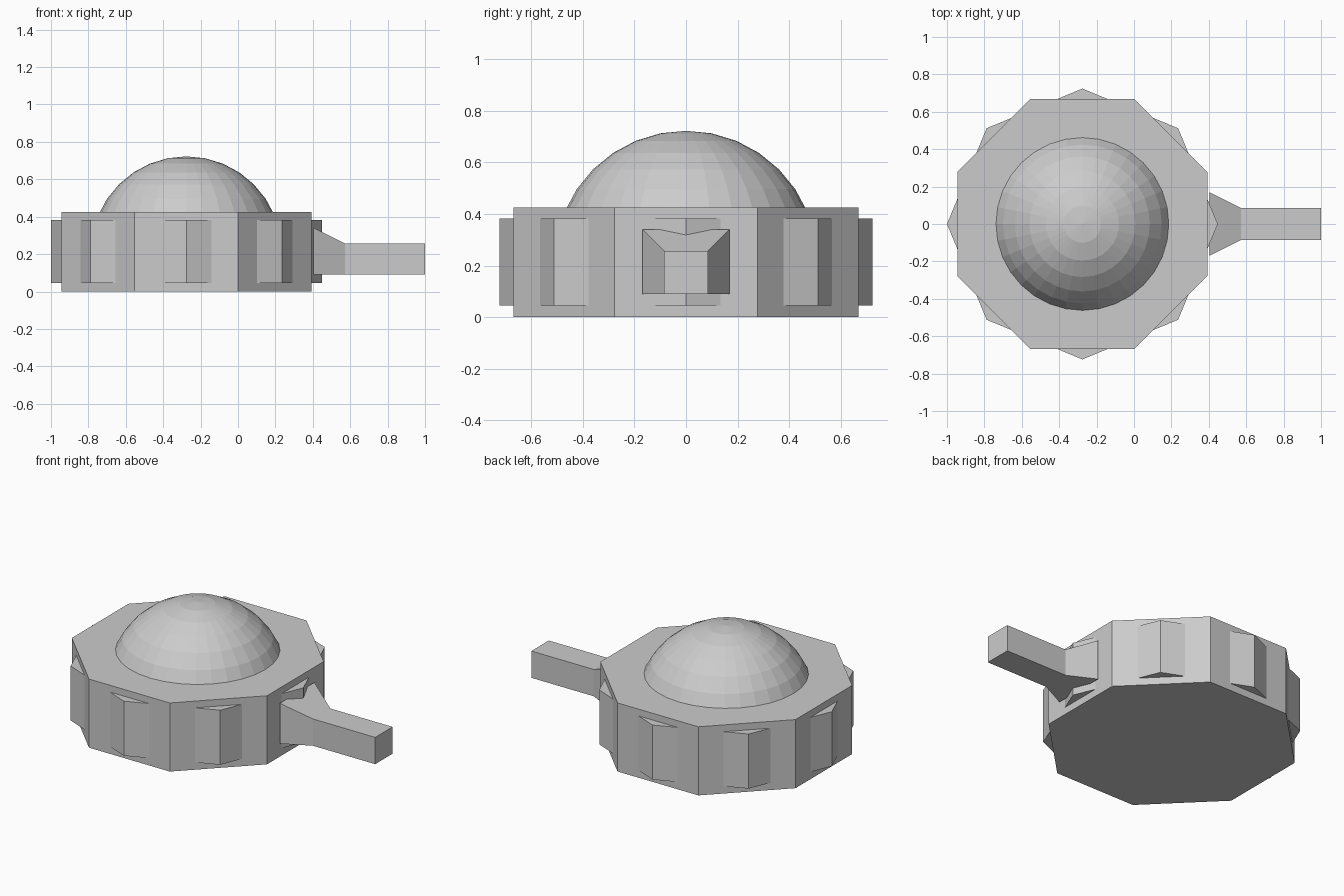
import bpy, bmesh, math

if "Cube" in bpy.data.objects:
    bpy.data.objects.remove(bpy.data.objects["Cube"])

CX = -0.276   # centre of the round body
R = 0.724     # octagon corner radius


def finish(name, bm):
    bmesh.ops.recalc_face_normals(bm, faces=bm.faces)
    me = bpy.data.meshes.new(name)
    bm.to_mesh(me)
    bm.free()
    ob = bpy.data.objects.new(name, me)
    bpy.context.collection.objects.link(ob)
    return ob


def octagon(name, z0, z1, turn):
    bm = bmesh.new()
    ring = []
    for i in range(8):
        a = math.radians(45 * i + turn)
        ring.append(bm.verts.new((CX + R * math.cos(a), R * math.sin(a), z0)))
    base = bm.faces.new(ring)
    top = bmesh.ops.extrude_face_region(bm, geom=[base])
    verts = [g for g in top["geom"] if isinstance(g, bmesh.types.BMVert)]
    bmesh.ops.translate(bm, verts=verts, vec=(0, 0, z1 - z0))
    if not base.is_valid or len(bm.faces) < 10:
        bm.faces.new(ring)
    return finish(name, bm)


# Main body, and the turned octagon whose corners poke out as grip ridges
octagon("body", 0.0, 0.425, 22.5)
octagon("grip_ridges", 0.045, 0.383, 0.0)

# Dome: upper part of a faceted sphere, the rest hidden inside the body
bm = bmesh.new()
bmesh.ops.create_uvsphere(bm, u_segments=32, v_segments=16, radius=0.51)
bmesh.ops.translate(bm, verts=bm.verts, vec=(CX, 0, 0.2125))
bmesh.ops.bisect_plane(bm, geom=bm.verts[:] + bm.edges[:] + bm.faces[:],
                       plane_co=(0, 0, 0.42), plane_no=(0, 0, 1), clear_inner=True)
finish("dome", bm)

# Handle: square bar flaring sideways and upwards towards the body
bm = bmesh.new()
rings = []
for x, w, top in ((0.405, 0.169, 0.34), (0.573, 0.085, 0.256), (1.0, 0.085, 0.256)):
    rings.append([bm.verts.new((x, y, z)) for y, z in
                  ((-w, 0.09), (w, 0.09), (w, top), (-w, top))])
for a, b in zip(rings, rings[1:]):
    for i in range(4):
        j = (i + 1) % 4
        bm.faces.new((a[i], a[j], b[j], b[i]))
bm.faces.new(rings[0])
bm.faces.new(rings[-1])
finish("handle", bm)
